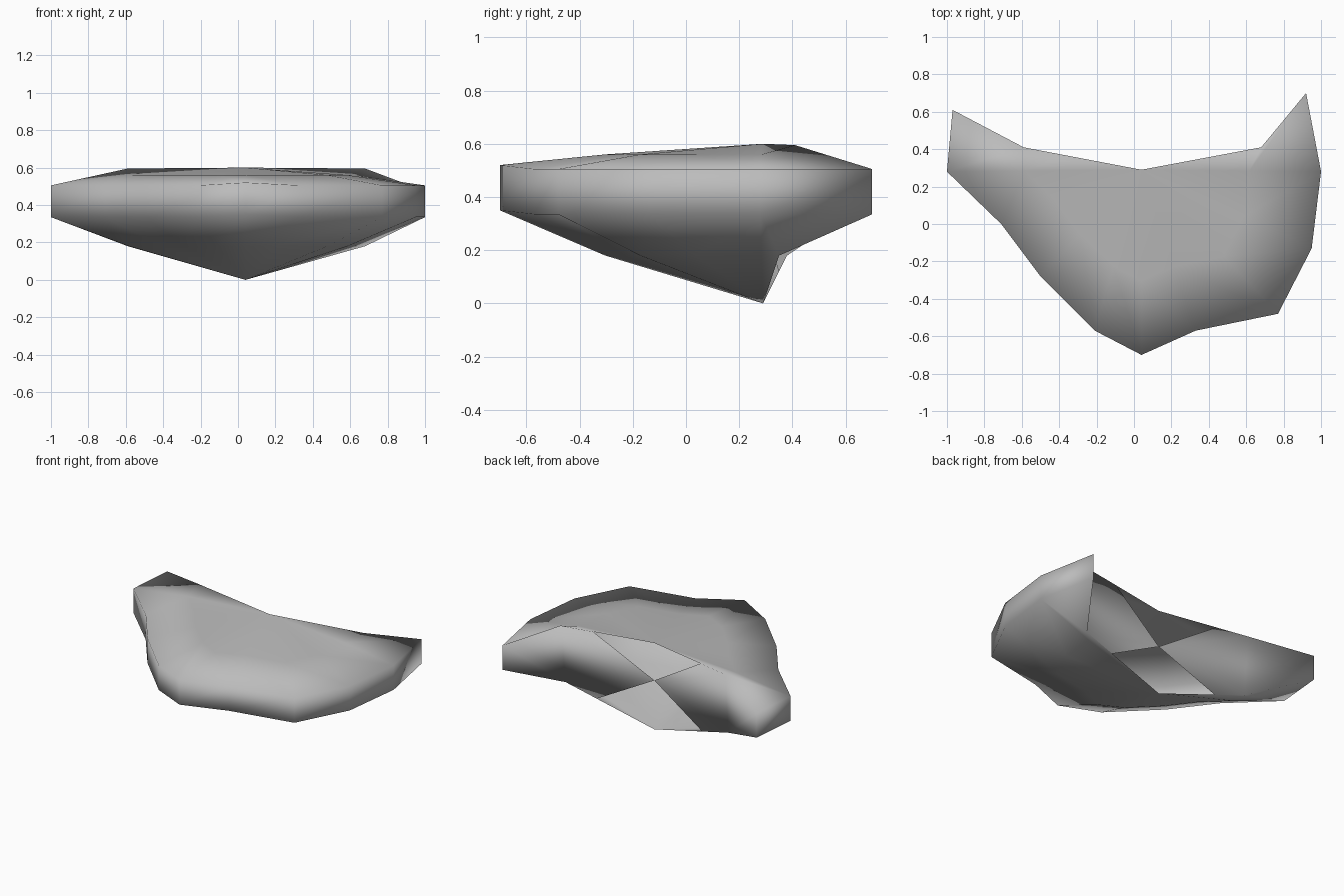
import bpy, bmesh
from mathutils import Vector

cube = bpy.data.objects.get("Cube")
if cube:
    bpy.data.objects.remove(cube, do_unlink=True)

# One plain grey for the whole shell
grey = bpy.data.materials.new("stone_grey")
grey.use_nodes = True
colour = (0.5, 0.5, 0.5, 1)
grey.diffuse_color = colour
grey.node_tree.nodes["Principled BSDF"].inputs["Base Color"].default_value = colour

# Rim plan, from the left back tip round the front to the right back tip
rim = [(0.92, 0.70), (1, 0.28), (0.95, -0.13), (0.77, -0.48), (0.33, -0.57),
       (0.04, -0.70), (-0.21, -0.57), (-0.50, -0.28), (-0.71, 0), (-1, 0.28), (-0.97, 0.61)]
hub = Vector((0.04, 0.29))
last = len(rim) - 1

bm = bmesh.new()


def vert(p, z):
    return bm.verts.new((p[0], p[1], z))


def ring_point(i, end_y):
    """Inner ring: the rim drawn in towards the hub, with set back ends."""
    if i == 0:
        return Vector((0.68, end_y[0]))
    if i == last:
        return Vector((-0.59, end_y[1]))
    return hub.lerp(Vector(rim[i]), 0.6)


def shell(rim_z, ring_z, end_z, hub_z, end_y):
    """Fan-shaped shell; returns its rim, ring and back edge midpoints."""
    outer = [vert(p, rim_z + (0.015 if i == 5 else 0)) for i, p in enumerate(rim)]
    inner = [vert(ring_point(i, end_y), end_z if i in (0, last) else ring_z)
             for i in range(last + 1)]
    centre = vert(hub, hub_z)
    halves = [bm.verts.new(centre.co.lerp(inner[i].co, 0.65)) for i in (0, last)]
    for i in range(last):
        bm.faces.new((outer[i], outer[i + 1], inner[i + 1], inner[i]))
        fan = [inner[i], inner[i + 1], centre]
        if i == 0:
            fan.append(halves[0])
        elif i == last - 1:
            fan.insert(2, halves[1])
        bm.faces.new(fan)
    return outer, inner, halves


top_rim, top_ring, top_half = shell(0.505, 0.56, 0.595, 0.6, (0.41, 0.41))
low_rim, low_ring, low_half = shell(0.335, 0.18, 0.18, 0, (0.35, 0.38))

# Side band
for i in range(last):
    bm.faces.new((top_rim[i], top_rim[i + 1], low_rim[i + 1], low_rim[i]))

# Back walls, pinched to one point with small openings above and below
pinch = vert(hub, 0.34)
for k, i in enumerate((0, last)):
    bm.faces.new((top_rim[i], low_rim[i], low_ring[i], top_ring[i]))
    bm.faces.new((top_ring[i], low_ring[i], pinch))
    bm.faces.new((top_ring[i], pinch, top_half[k]))
    bm.faces.new((low_ring[i], low_half[k], pinch))

bmesh.ops.recalc_face_normals(bm, faces=bm.faces[:])
for f in bm.faces:
    f.smooth = True
mesh = bpy.data.meshes.new("curved_shell")
bm.to_mesh(mesh)
bm.free()
mesh.materials.append(grey)
bpy.context.collection.objects.link(bpy.data.objects.new("curved_shell", mesh))
